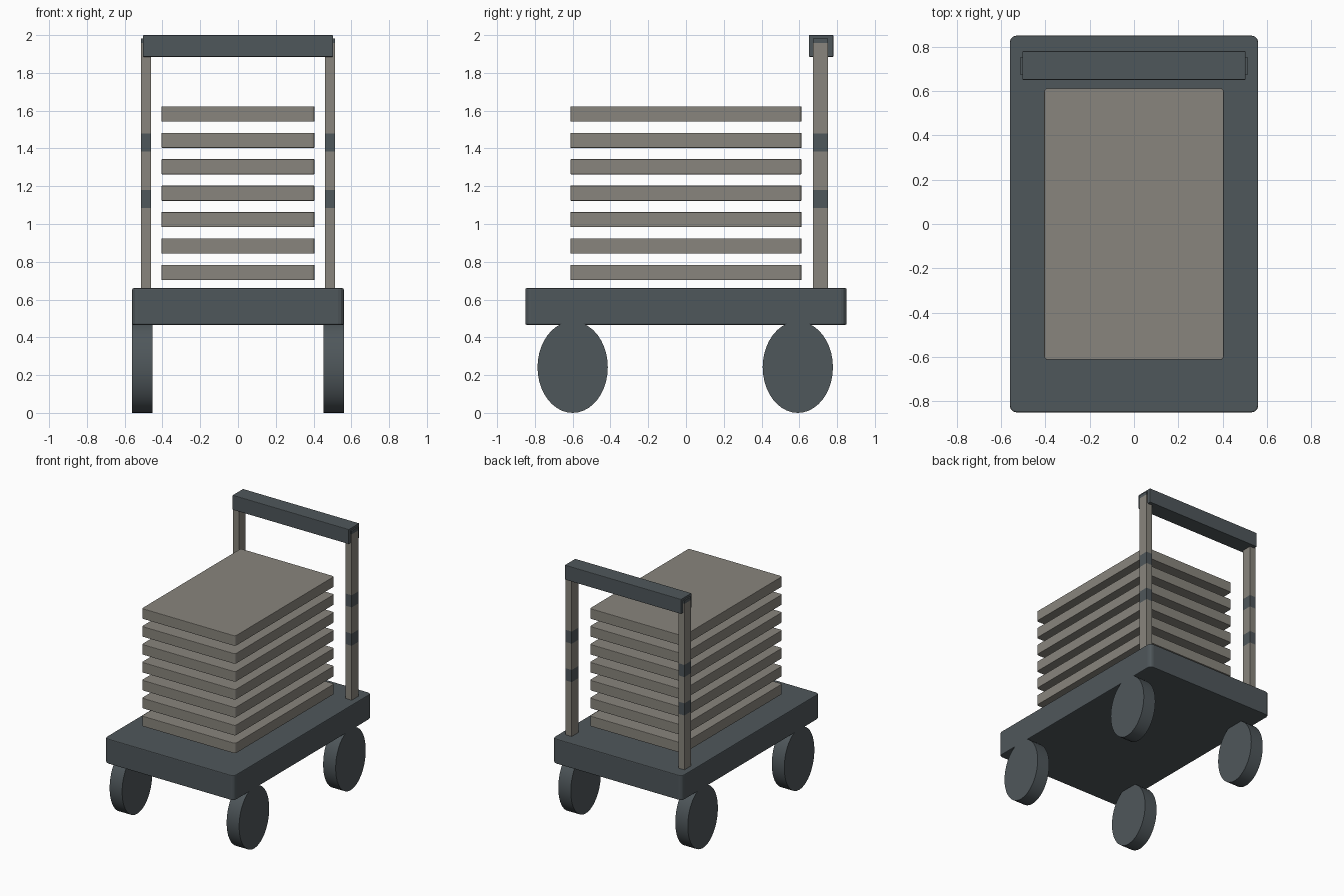
import bpy, bmesh
from math import radians

cube = bpy.data.objects.get("Cube")
if cube:
    bpy.data.objects.remove(cube, do_unlink=True)


def material(name, rgb):
    mat = bpy.data.materials.new(name)
    mat.use_nodes = True
    mat.diffuse_color = (*rgb, 1)
    mat.node_tree.nodes["Principled BSDF"].inputs["Base Color"].default_value = (*rgb, 1)
    return mat


slate = material("dark slate", (0.078, 0.095, 0.104))
beige = material("warm grey", (0.25, 0.235, 0.205))


def box(name, lo, hi, mat, corner=0.0, edge=0.0):
    """Box between two corners; rounds the upright edges, then the rims."""
    bm = bmesh.new()
    bmesh.ops.create_cube(bm, size=1)
    for v in bm.verts:
        v.co = [(a + b) / 2 + c * (b - a) for a, b, c in zip(lo, hi, v.co)]
    if corner:
        upright = [e for e in bm.edges if abs(e.verts[0].co.z - e.verts[1].co.z) > 0.01]
        bmesh.ops.bevel(bm, geom=upright, offset=corner, segments=3,
                        profile=0.5, affect='EDGES')
    mesh = bpy.data.meshes.new(name)
    bm.to_mesh(mesh)
    bm.free()
    mesh.materials.append(mat)
    obj = bpy.data.objects.new(name, mesh)
    bpy.context.collection.objects.link(obj)
    if edge:
        mod = obj.modifiers.new("soft rim", 'BEVEL')
        mod.width = edge
        mod.segments = 2
        mod.angle_limit = radians(50)
    return obj


# Deck
box("deck", (-0.56, -0.85, 0.466), (0.56, 0.85, 0.66), slate, 0.03, 0.006)

# Stacked boards
for i in range(7):
    z = 0.703 + 0.14 * i
    box(f"board_{i + 1}", (-0.405, -0.612, z), (0.405, 0.612, z + 0.08), beige, 0.015, 0.003)

# Handle bar
box("handle_bar", (-0.503, 0.65, 1.885), (0.503, 0.78, 2.0), slate, edge=0.004)

# Posts split into alternating bands
levels = (0.65, 1.085, 1.18, 1.385, 1.48, 1.957, 1.982)
for side, x in (("right", -0.487), ("left", 0.487)):
    for i, (bottom, top) in enumerate(zip(levels, levels[1:])):
        box(f"{side}_post_section_{i + 1}", (x - 0.026, 0.672, bottom),
            (x + 0.026, 0.753, top), slate if i % 2 else beige)

# Tall oval wheels
for side, x in (("right", -0.506), ("left", 0.506)):
    for end, y in (("front", -0.6), ("back", 0.592)):
        bpy.ops.mesh.primitive_cylinder_add(vertices=40, radius=1, depth=1,
                                            location=(x, y, 0.242),
                                            rotation=(0, radians(90), 0))
        wheel = bpy.context.object
        wheel.name = f"{end}_{side}_wheel"
        wheel.scale = (0.242, 0.186, 0.108)
        wheel.data.materials.append(slate)
        bpy.ops.object.shade_smooth_by_angle(angle=radians(40))
